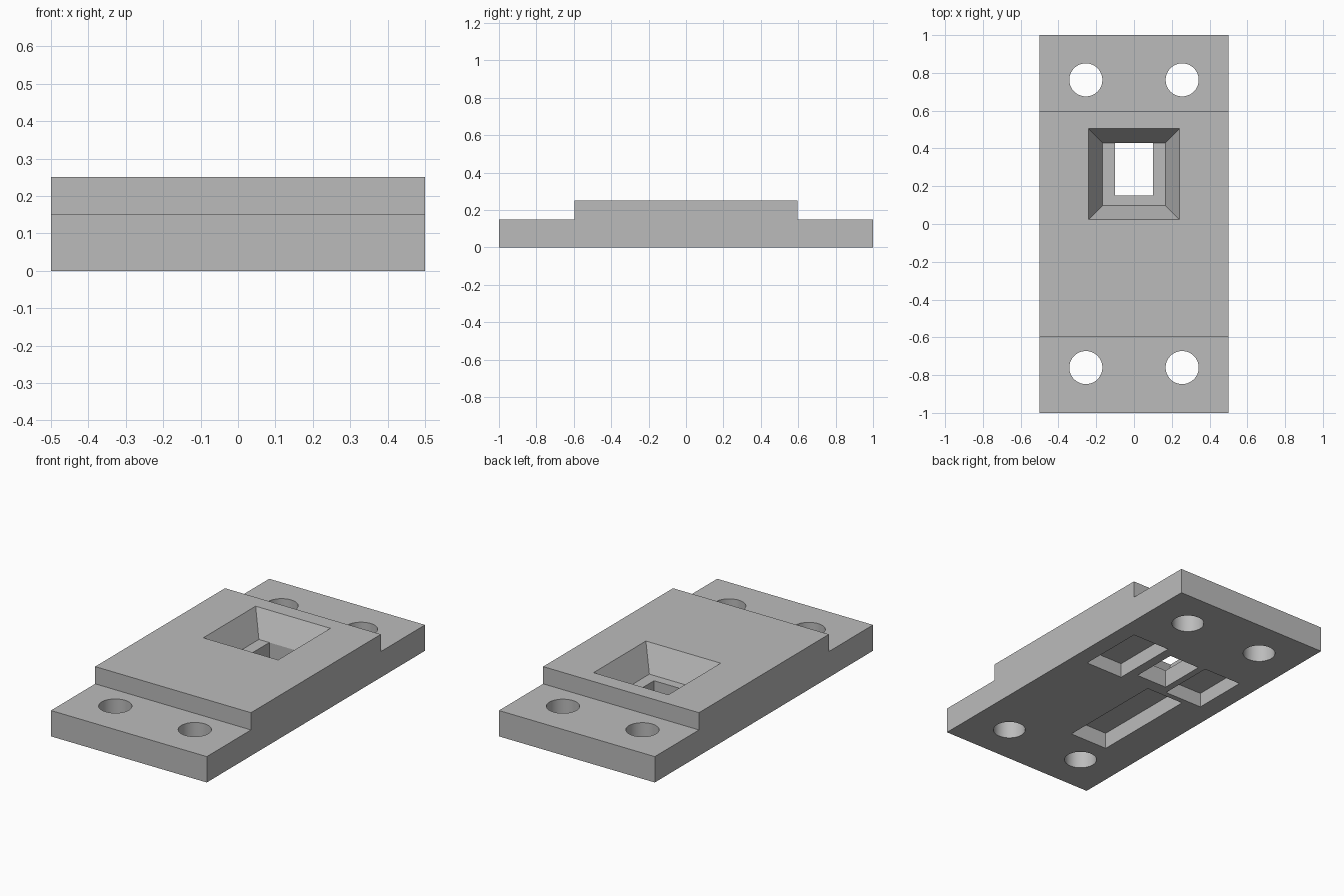
import bpy
import bmesh
import math

cube = bpy.data.objects.get("Cube")
if cube:
    bpy.data.objects.remove(cube, do_unlink=True)

grey = bpy.data.materials.new("plain grey")
grey.use_nodes = True
colour = (0.5, 0.5, 0.5, 1)
grey.diffuse_color = colour
grey.node_tree.nodes["Principled BSDF"].inputs["Base Color"].default_value = colour


def make_object(name, bm):
    bmesh.ops.recalc_face_normals(bm, faces=bm.faces)
    mesh = bpy.data.meshes.new(name)
    bm.to_mesh(mesh)
    bm.free()
    mesh.materials.append(grey)
    obj = bpy.data.objects.new(name, mesh)
    bpy.context.collection.objects.link(obj)
    return obj


def block(name, low, high):
    """Rectangular block; low and high are (x0, x1, y0, y1, z) outlines, so it may taper."""
    bm = bmesh.new()
    rings = []
    for x0, x1, y0, y1, z in (low, high):
        rings.append([bm.verts.new((x, y, z))
                      for x, y in ((x0, y0), (x1, y0), (x1, y1), (x0, y1))])
    bm.faces.new(rings[0])
    bm.faces.new(rings[1])
    for i in range(4):
        j = (i + 1) % 4
        bm.faces.new((rings[0][i], rings[0][j], rings[1][j], rings[1][i]))
    return make_object(name, bm)


def pocket(name, x0, x1, y0, y1, depth):
    return block(name, (x0, x1, y0, y1, -0.1), (x0, x1, y0, y1, depth))


def drill(name, x, y, radius):
    bm = bmesh.new()
    bmesh.ops.create_cone(bm, cap_ends=True, segments=64, radius1=radius,
                          radius2=radius, depth=1)
    bmesh.ops.translate(bm, vec=(x, y, 0), verts=bm.verts)
    return make_object(name, bm)


# Stepped plate: side profile pushed across the width
bm = bmesh.new()
profile = [(-1, 0), (1, 0), (1, 0.15), (0.595, 0.15), (0.595, 0.25),
           (-0.595, 0.25), (-0.595, 0.15), (-1, 0.15)]
side = bm.faces.new([bm.verts.new((-0.5, y, z)) for y, z in profile])
pushed = bmesh.ops.extrude_face_region(bm, geom=[side])["geom"]
bmesh.ops.translate(bm, vec=(1, 0, 0),
                    verts=[v for v in pushed if isinstance(v, bmesh.types.BMVert)])
plate = make_object("stepped_plate", bm)

# Funnel recess from above; the outline is carried past the top at the same slope
slope, lift, floor = 0.5, 0.05, 0.105
grow = slope * lift
cutters = [
    block("funnel_cutter", (-0.167, 0.167, 0.097, 0.43, floor),
          (-0.24 - grow, 0.24 + grow, 0.025 - grow, 0.505 + grow, 0.25 + lift)),
    # Square opening through the funnel floor
    block("opening_cutter", (-0.1, 0.1, 0.15, 0.43, -0.1),
          (-0.1, 0.1, 0.15, 0.43, 0.13)),
    # Recesses in the underside
    pocket("left_pocket_cutter", 0.157, 0.4, 0.077, 0.477, 0.085),
    pocket("right_pocket_cutter", -0.385, -0.14, 0.107, 0.44, 0.085),
    pocket("long_pocket_cutter", -0.28, -0.035, -0.575, 0.075, 0.095),
]

# Four mounting holes
for x in (-0.255, 0.255):
    for y in (-0.76, 0.763):
        cutters.append(drill("hole_cutter", x, y, 0.0875))

# Cut everything, then discard the cutters
bpy.context.view_layer.objects.active = plate
for cutter in cutters:
    cut = plate.modifiers.new("cut", 'BOOLEAN')
    cut.operation = 'DIFFERENCE'
    cut.solver = 'EXACT'
    cut.object = cutter
    bpy.ops.object.modifier_apply(modifier=cut.name)
    bpy.data.objects.remove(cutter, do_unlink=True)

# Smooth hole walls, sharp edges elsewhere
bpy.ops.object.select_all(action='DESELECT')
plate.select_set(True)
bpy.ops.object.shade_smooth_by_angle(angle=math.radians(20))
